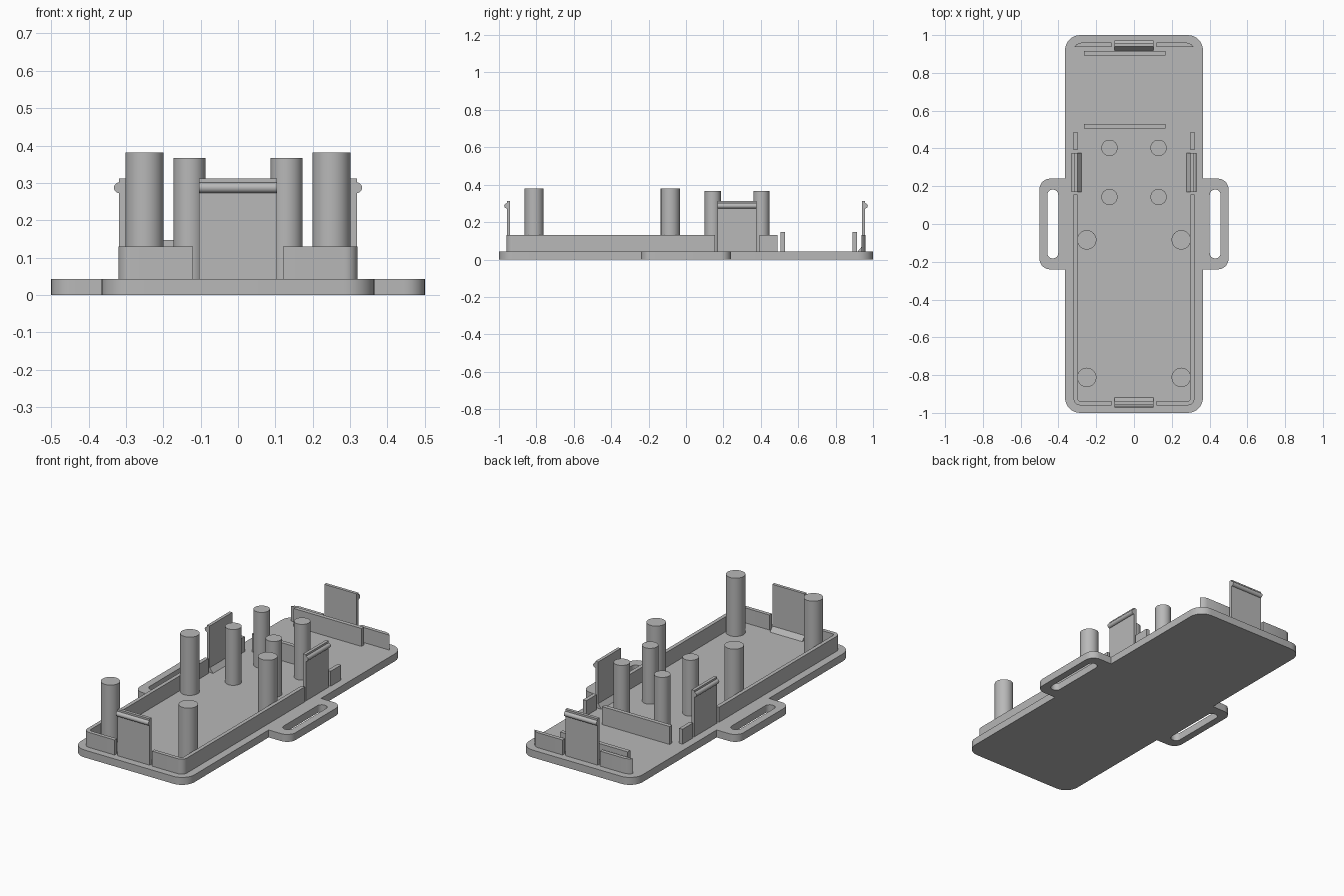
import bpy, bmesh, math
from mathutils import Matrix, Vector

cube = bpy.data.objects.get("Cube")
if cube:
    bpy.data.objects.remove(cube, do_unlink=True)

grey = bpy.data.materials.new("plain grey")
grey.use_nodes = True
grey.diffuse_color = (0.48, 0.48, 0.48, 1)
grey.node_tree.nodes["Principled BSDF"].inputs["Base Color"].default_value = (0.48, 0.48, 0.48, 1)

FLOOR = 0.043      # top of the base plate
WALL_TOP = 0.13


def fillet(corners, steps=8):
    """Round each (x, y, radius) corner of a closed outline."""
    out = []
    for i, (x, y, r) in enumerate(corners):
        p = Vector((x, y))
        if r == 0:
            out.append(p)
            continue
        a = (Vector(corners[i - 1][:2]) - p).normalized()
        b = (Vector(corners[(i + 1) % len(corners)][:2]) - p).normalized()
        centre = p + (a + b) * r
        for k in range(steps + 1):
            t = math.pi / 2 * k / steps
            out.append(centre - b * r * math.cos(t) - a * r * math.sin(t))
    return out


def prism(name, loops, low, high, matrix=Matrix()):
    """Extrude filled outlines (extra loops become holes) from low to high."""
    curve = bpy.data.curves.new(name, 'CURVE')
    curve.dimensions = '2D'
    curve.fill_mode = 'BOTH'
    curve.extrude = (high - low) / 2
    for loop in loops:
        spline = curve.splines.new('POLY')
        spline.points.add(len(loop) - 1)
        for point, co in zip(spline.points, loop):
            point.co = (co[0], co[1], 0, 1)
        spline.use_cyclic_u = True
    temp = bpy.data.objects.new(name + " outline", curve)
    bpy.context.collection.objects.link(temp)
    bpy.context.view_layer.update()
    mesh = bpy.data.meshes.new_from_object(temp)
    bpy.data.objects.remove(temp, do_unlink=True)
    bpy.data.curves.remove(curve)
    mesh.transform(matrix @ Matrix.Translation((0, 0, (low + high) / 2)))
    bm = bmesh.new()
    bm.from_mesh(mesh)
    bmesh.ops.remove_doubles(bm, verts=bm.verts, dist=0.0001)
    bmesh.ops.recalc_face_normals(bm, faces=bm.faces)
    bm.to_mesh(mesh)
    bm.free()
    mesh.materials.clear()
    mesh.materials.append(grey)
    obj = bpy.data.objects.new(name, mesh)
    bpy.context.collection.objects.link(obj)
    bpy.ops.object.select_all(action='DESELECT')
    obj.select_set(True)
    bpy.context.view_layer.objects.active = obj
    bpy.ops.object.shade_smooth_by_angle(angle=math.radians(35))
    return obj


def box(name, x0, x1, y0, y1, z1):
    prism(name, [[(x0, y0), (x1, y0), (x1, y1), (x0, y1)]], FLOOR, z1)


def post(name, x, y, r, top):
    ring = [(x + r * math.cos(math.tau * k / 40), y + r * math.sin(math.tau * k / 40)) for k in range(40)]
    prism(name, [ring], FLOOR, top)


# Base plate with a slotted ear on each side
right = [(0.365, -1, 0.08), (0.365, -0.24, 0), (0.5, -0.24, 0.055),
         (0.5, 0.24, 0.055), (0.365, 0.24, 0), (0.365, 1, 0.08)]
outline = right + [(-x, y, r) for x, y, r in reversed(right)]
slots = [fillet([(s * 0.43 - 0.029, -0.182, 0.028), (s * 0.43 + 0.029, -0.182, 0.028),
                 (s * 0.43 + 0.029, 0.182, 0.028), (s * 0.43 - 0.029, 0.182, 0.028)]) for s in (-1, 1)]
prism("base_plate", [fillet(outline)] + slots, 0, FLOOR)

# Rim walls and posts, mirrored left and right
for side, s in (("left", 1), ("right", -1)):
    corner = [(0.12, -0.96, 0), (0.32, -0.96, 0.035), (0.32, 0.155, 0),
              (0.298, 0.155, 0), (0.298, -0.938, 0.015), (0.12, -0.938, 0)]
    prism(side + "_rim", [fillet([(s * x, y, r) for x, y, r in corner])], FLOOR, WALL_TOP)
    back = [(0.12, 0.938), (0.315, 0.938), (0.303, 0.952), (0.28, 0.96), (0.12, 0.96)]
    prism(side + "_back_rim", [[(s * x, y) for x, y in back]], FLOOR, WALL_TOP)
    box(side + "_short_rim", s * 0.298, s * 0.32, 0.393, 0.488, WALL_TOP)
    for place, y in (("front", -0.812), ("middle", -0.084)):
        post(f"{side}_{place}_tall_post", s * 0.25, y, 0.051, 0.381)
    for place, y in (("front", 0.143), ("back", 0.403)):
        post(f"{side}_{place}_thin_post", s * 0.13, y, 0.043, 0.367)

# Low cross bars
for place, y in (("front", 0.518), ("back", 0.903)):
    box(place + "_cross_bar", -0.266, 0.168, y - 0.012, y + 0.012, 0.147)

# Snap latches: upright plate, inner foot and outer bead
bead = [(0.014 * math.cos(t), 0.287 + 0.014 * math.sin(t))
        for t in (math.pi * (k / 12 - 0.5) for k in range(13))]
profile = [(-0.04, FLOOR), (0, FLOOR)] + bead + [(0, 0.312), (-0.018, 0.312), (-0.018, 0.07)]
for place, x, y, angle in (("left", 0.318, 0.273, 0), ("right", -0.318, 0.273, 180),
                           ("back", 0, 0.958, 90), ("front", 0, -0.958, -90)):
    turn = Matrix.Rotation(math.radians(angle), 4, 'Z') @ Matrix.Rotation(math.pi / 2, 4, 'X')
    prism(place + "_latch", [profile], -0.104, 0.104, Matrix.Translation((x, y, 0)) @ turn)
